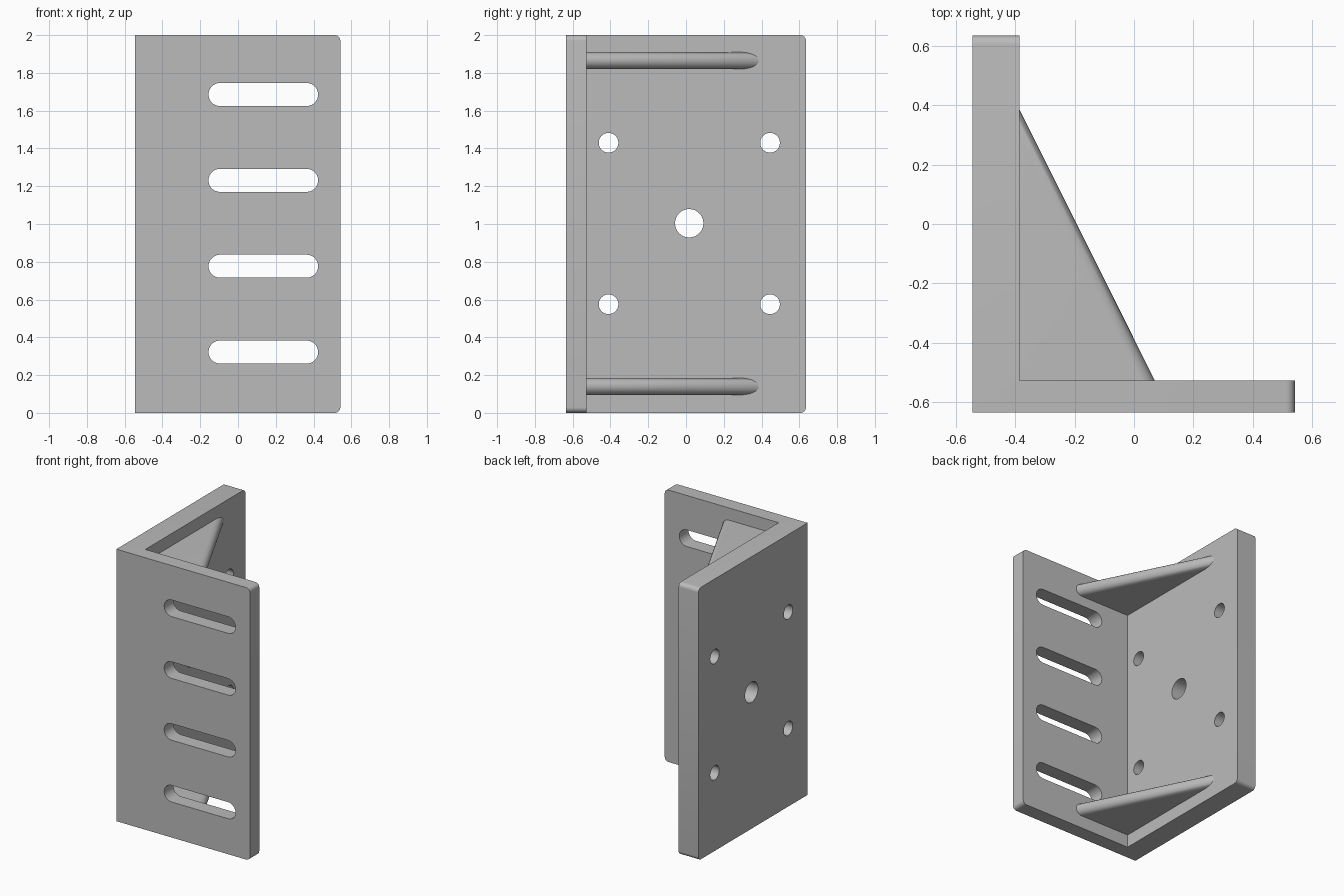
import bpy, bmesh, math
from mathutils import Matrix, Vector

old = bpy.data.objects.get("Cube")
if old:
    bpy.data.objects.remove(old, do_unlink=True)

grey = bpy.data.materials.new("light_grey")
grey.use_nodes = True
colour = (0.5, 0.5, 0.5, 1)
grey.diffuse_color = colour
grey.node_tree.nodes["Principled BSDF"].inputs["Base Color"].default_value = colour

# Outer faces and the inner corner of the angle
LEFT, RIGHT, FRONT, BACK, TOP = -0.545, 0.542, -0.635, 0.635, 2.0
INX, INY = -0.385, -0.527


def make_object(name, bm):
    bmesh.ops.recalc_face_normals(bm, faces=bm.faces)
    mesh = bpy.data.meshes.new(name)
    bm.to_mesh(mesh)
    bm.free()
    mesh.materials.append(grey)
    obj = bpy.data.objects.new(name, mesh)
    bpy.context.collection.objects.link(obj)
    return obj


def loft(bm, rings):
    """Skin a closed solid through rings with equal point counts."""
    rows = [[bm.verts.new(p) for p in ring] for ring in rings]
    for a, b in zip(rows, rows[1:]):
        for i in range(len(a)):
            j = (i + 1) % len(a)
            bm.faces.new((a[i], a[j], b[j], b[i]))
    bm.faces.new(rows[0][::-1])
    bm.faces.new(rows[-1])


def smooth(obj):
    bpy.ops.object.select_all(action="DESELECT")
    obj.select_set(True)
    bpy.context.view_layer.objects.active = obj
    bpy.ops.object.shade_smooth_by_angle(angle=math.radians(30))


# Angle body: L profile raised to full height, outer corners rounded
profile = [(LEFT, FRONT), (RIGHT, FRONT), (RIGHT, INY),
           (INX, INY), (INX, BACK), (LEFT, BACK)]
bm = bmesh.new()
loft(bm, [[(x, y, z) for x, y in profile] for z in (0, TOP)])
corners = [e for e in bm.edges
           if abs(e.verts[0].co.z - e.verts[1].co.z) < 1e-4
           and (all(abs(v.co.x - RIGHT) < 1e-4 for v in e.verts)
                or all(abs(v.co.y - BACK) < 1e-4 for v in e.verts))]
bmesh.ops.bevel(bm, geom=corners, offset=0.03, segments=6, profile=0.5,
                affect="EDGES")
body = make_object("angle_body", bm)

# Cutters: stadium outlines pushed through a plate
bm = bmesh.new()


def cut(centre, half_length, radius, axis):
    outline = []
    for i in range(48):
        a = 2 * math.pi * (i + 0.5) / 48
        u = radius * math.cos(a)
        u += math.copysign(half_length, u)
        outline.append((u, radius * math.sin(a)))
    rings = []
    for depth in (-0.2, 0.2):
        if axis == "Y":
            rings.append([Vector((u, depth, w)) + centre for u, w in outline])
        else:
            rings.append([Vector((depth, u, w)) + centre for u, w in outline])
    loft(bm, rings)


for k in range(4):
    cut(Vector((0.134, FRONT, 0.322 + 0.4545 * k)), 0.229, 0.061, "Y")
for y in (-0.41, 0.445):
    for z in (0.575, 1.43):
        cut(Vector((LEFT, y, z)), 0, 0.052, "X")
cut(Vector((LEFT, 0.017, 1.004)), 0, 0.075, "X")
cutter = make_object("hole_cutter", bm)
cutter.hide_render = True

boolean = body.modifiers.new("holes", "BOOLEAN")
boolean.operation = "DIFFERENCE"
boolean.solver = "EXACT"
boolean.object = cutter
bpy.context.view_layer.objects.active = body
bpy.ops.object.modifier_apply(modifier=boolean.name)
bpy.data.objects.remove(cutter, do_unlink=True)
smooth(body)


# Gusset: triangular web with a fully rounded sloping edge
def gusset(name, height):
    half, sink = 0.045, 0.02
    run, rise = 0.455, 0.912
    slope = math.hypot(run, rise)
    rings = []
    for i in range(17):
        a = math.pi * (i / 16 - 0.5)
        inset = half * (1 - math.cos(a))
        x = INX + run - inset * slope / rise
        y = INY + rise - inset * slope / run
        z = height + half * math.sin(a)
        rings.append([(INX - sink, INY - sink, z), (x, INY - sink, z),
                      (x, INY, z), (INX, y, z), (INX - sink, y, z)])
    bm = bmesh.new()
    loft(bm, rings)
    smooth(make_object(name, bm))


gusset("lower_gusset", 0.14)
gusset("upper_gusset", 1.865)
